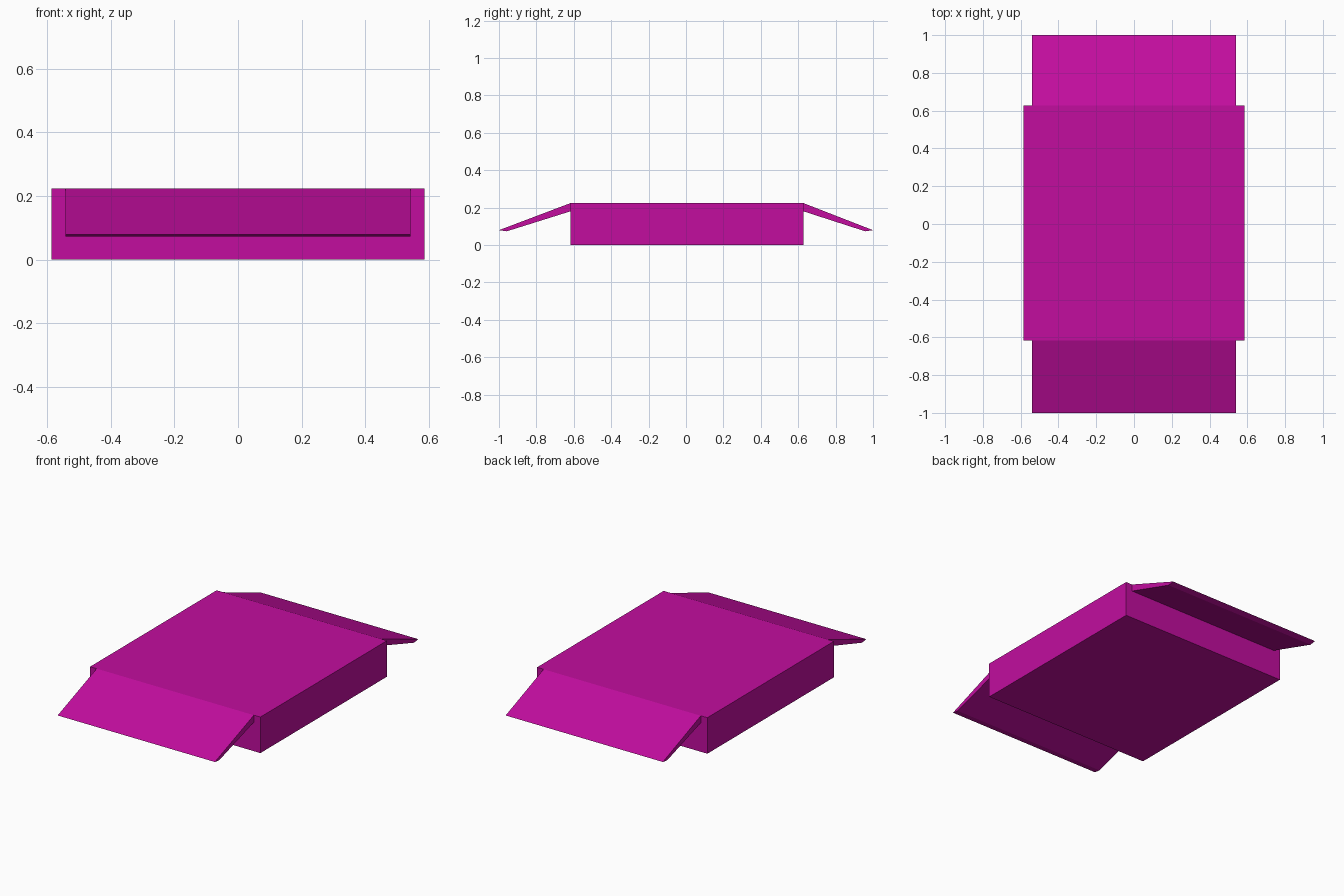
import bpy
import bmesh

cube = bpy.data.objects.get("Cube")
if cube:
    bpy.data.objects.remove(cube, do_unlink=True)

# Single magenta finish
magenta = bpy.data.materials.new("magenta")
magenta.use_nodes = True
colour = (0.54, 0.004, 0.345, 1)
magenta.diffuse_color = colour
magenta.node_tree.nodes["Principled BSDF"].inputs["Base Color"].default_value = colour


def extrude_profile(name, profile, half_width):
    """Extrude a closed (y, z) outline along x, centred on x = 0."""
    bm = bmesh.new()
    face = bm.faces.new([bm.verts.new((-half_width, y, z)) for y, z in profile])
    moved = bmesh.ops.extrude_face_region(bm, geom=[face])["geom"]
    verts = [v for v in moved if isinstance(v, bmesh.types.BMVert)]
    bmesh.ops.translate(bm, verts=verts, vec=(2 * half_width, 0, 0))
    bmesh.ops.recalc_face_normals(bm, faces=bm.faces)
    mesh = bpy.data.meshes.new(name)
    bm.to_mesh(mesh)
    bm.free()
    mesh.materials.append(magenta)
    obj = bpy.data.objects.new(name, mesh)
    bpy.context.collection.objects.link(obj)
    return obj


front, back, height = -0.617, 0.627, 0.224

# Flat box body
extrude_profile("body", [(front, 0), (back, 0), (back, height), (front, height)], 0.586)

# Sloping tapered flaps hinged on the top edges
for name, hinge, side in (("front_flap", front, -1), ("back_flap", back, 1)):
    tip = side * 1.0
    outline = [(hinge, height), (tip, 0.079), (tip - side * 0.042, 0.073), (hinge, 0.18)]
    extrude_profile(name, outline, 0.541)
